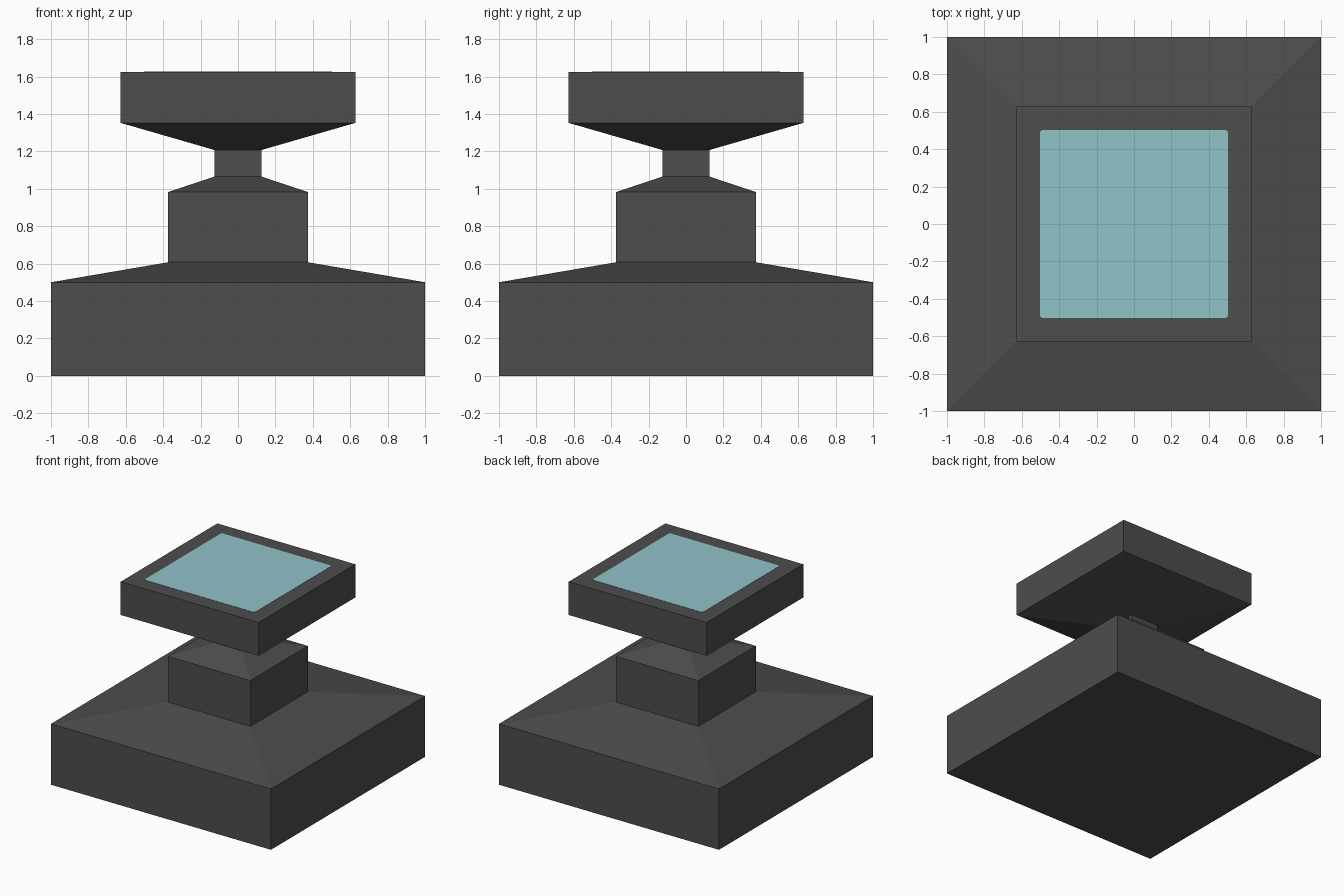
import bpy
import bmesh

if "Cube" in bpy.data.objects:
    bpy.data.objects.remove(bpy.data.objects["Cube"])


def material(name, rgb):
    m = bpy.data.materials.new(name)
    m.diffuse_color = (*rgb, 1.0)
    m.use_nodes = True
    m.node_tree.nodes["Principled BSDF"].inputs["Base Color"].default_value = m.diffuse_color
    return m


dark_grey = material("dark_grey", (0.074, 0.074, 0.074))
pale_teal = material("pale_teal", (0.283, 0.546, 0.591))


def square_tower(name, profile, mat, corner=0.0):
    """Loft square rings given as (half width, height) and cap both ends."""
    bm = bmesh.new()
    rings = [[bm.verts.new((x * h, y * h, z))
              for x, y in ((-1, -1), (1, -1), (1, 1), (-1, 1))]
             for h, z in profile]
    for low, high in zip(rings, rings[1:]):
        for i in range(4):
            j = (i + 1) % 4
            bm.faces.new((low[i], low[j], high[j], high[i]))
    bm.faces.new(rings[0][::-1])
    bm.faces.new(rings[-1])
    if corner:
        upright = [e for e in bm.edges
                   if abs(e.verts[0].co.z - e.verts[1].co.z) > 1e-5]
        bmesh.ops.bevel(bm, geom=upright, offset=corner, segments=3,
                        profile=0.5, affect='EDGES')
    bmesh.ops.recalc_face_normals(bm, faces=bm.faces)
    me = bpy.data.meshes.new(name)
    bm.to_mesh(me)
    bm.free()
    me.materials.append(mat)
    ob = bpy.data.objects.new(name, me)
    bpy.context.collection.objects.link(ob)
    return ob


# Stepped pedestal: wide base, block, thin neck and flared head in one skin
square_tower("pedestal", [
    (1.0, 0.0), (1.0, 0.5),          # base
    (0.373, 0.607), (0.373, 0.983),  # block
    (0.125, 1.065), (0.125, 1.207),  # neck
    (0.627, 1.352), (0.627, 1.625),  # head
], dark_grey)

# Thin coloured pad lying on the head
square_tower("top_pad", [(0.502, 1.624), (0.502, 1.627)], pale_teal, corner=0.012)
